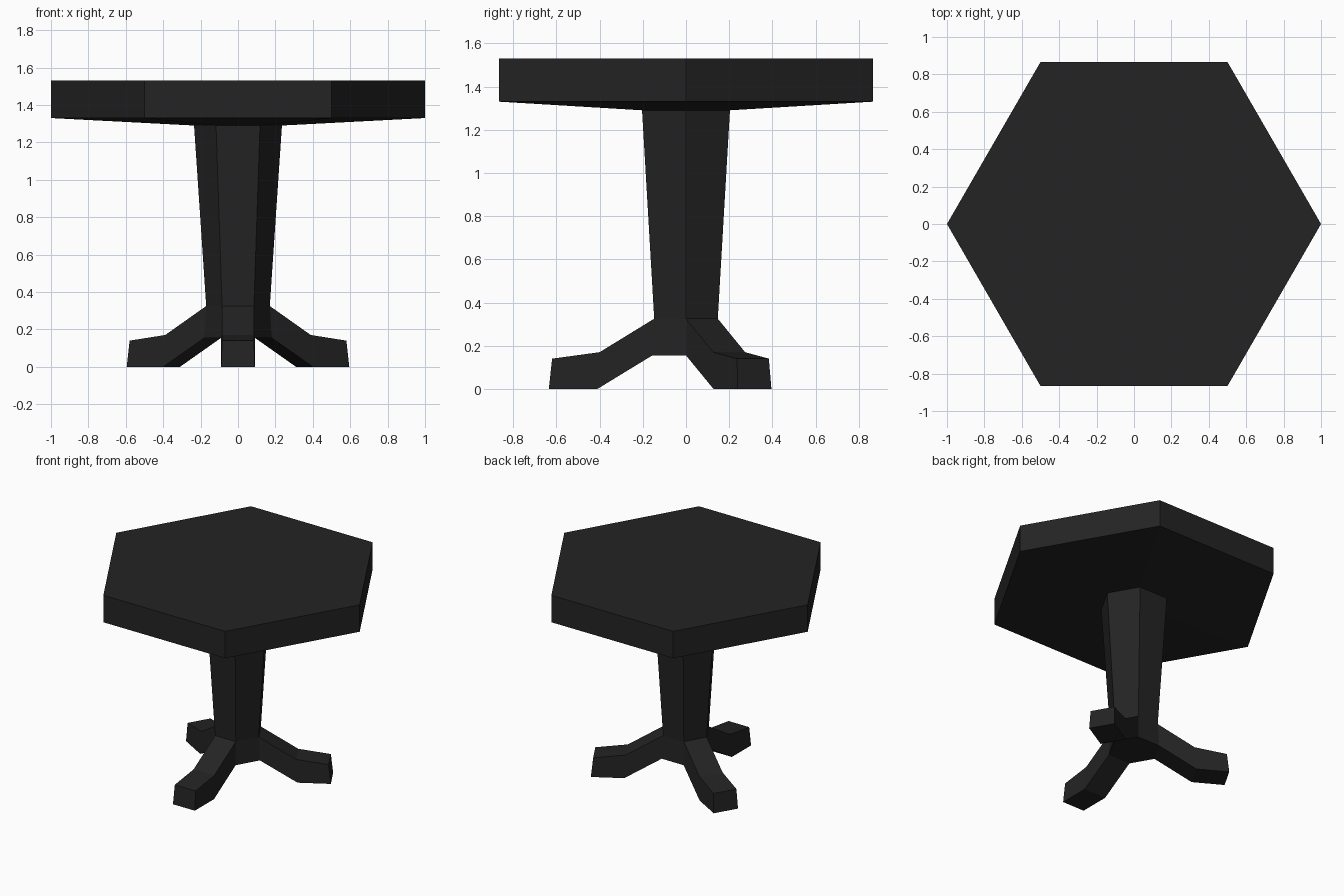
import bpy, bmesh, math
from mathutils import Vector

if "Cube" in bpy.data.objects:
    bpy.data.objects.remove(bpy.data.objects["Cube"])

paint = bpy.data.materials.new("charcoal black")
paint.diffuse_color = (0.017, 0.017, 0.017, 1)
paint.use_nodes = True
paint.node_tree.nodes["Principled BSDF"].inputs["Base Color"].default_value = paint.diffuse_color


def loft(bm, rings):
    """Hexagonal rings (radius, z) joined by side faces; returns rings and sides."""
    loops = [[bm.verts.new((r * math.cos(math.radians(60 * i)),
                            r * math.sin(math.radians(60 * i)), z))
              for i in range(6)] for r, z in rings]
    sides = []
    for a, b in zip(loops, loops[1:]):
        sides.append([bm.faces.new((a[i], a[(i + 1) % 6], b[(i + 1) % 6], b[i]))
                      for i in range(6)])
    return loops, sides


def finish(bm, name):
    bmesh.ops.recalc_face_normals(bm, faces=bm.faces)
    mesh = bpy.data.meshes.new(name)
    bm.to_mesh(mesh)
    bm.free()
    mesh.materials.append(paint)
    bpy.context.collection.objects.link(bpy.data.objects.new(name, mesh))


# Tabletop: slab with a shallow sloping underside, open where the column joins
bm = bmesh.new()
loops, _ = loft(bm, [(0.235, 1.29), (1.0, 1.33), (1.0, 1.53)])
bm.faces.new(loops[-1])
finish(bm, "tabletop")

# Pedestal: tapered column, with three feet extruded from alternate base faces
bm = bmesh.new()
loops, sides = loft(bm, [(0.18, 0.155), (0.17, 0.325), (0.235, 1.29)])
bm.faces.new(loops[0][::-1])
# each section: (top distance, top z), (bottom distance, bottom z)
sections = [((0.40, 0.17), (0.41, 0.0)), ((0.62, 0.14), (0.635, 0.0))]
for i in (0, 2, 4):
    face = sides[0][i]
    angle = math.radians(60 * i + 30)
    out = Vector((math.cos(angle), math.sin(angle), 0))
    across = Vector((-out.y, out.x, 0))
    for top, bottom in sections:
        face = bmesh.ops.extrude_discrete_faces(bm, faces=[face])["faces"][0]
        mid_z = face.calc_center_median().z
        for v in face.verts:
            dist, z = top if v.co.z > mid_z else bottom
            v.co = out * dist + across * v.co.dot(across) + Vector((0, 0, z))
finish(bm, "pedestal")
